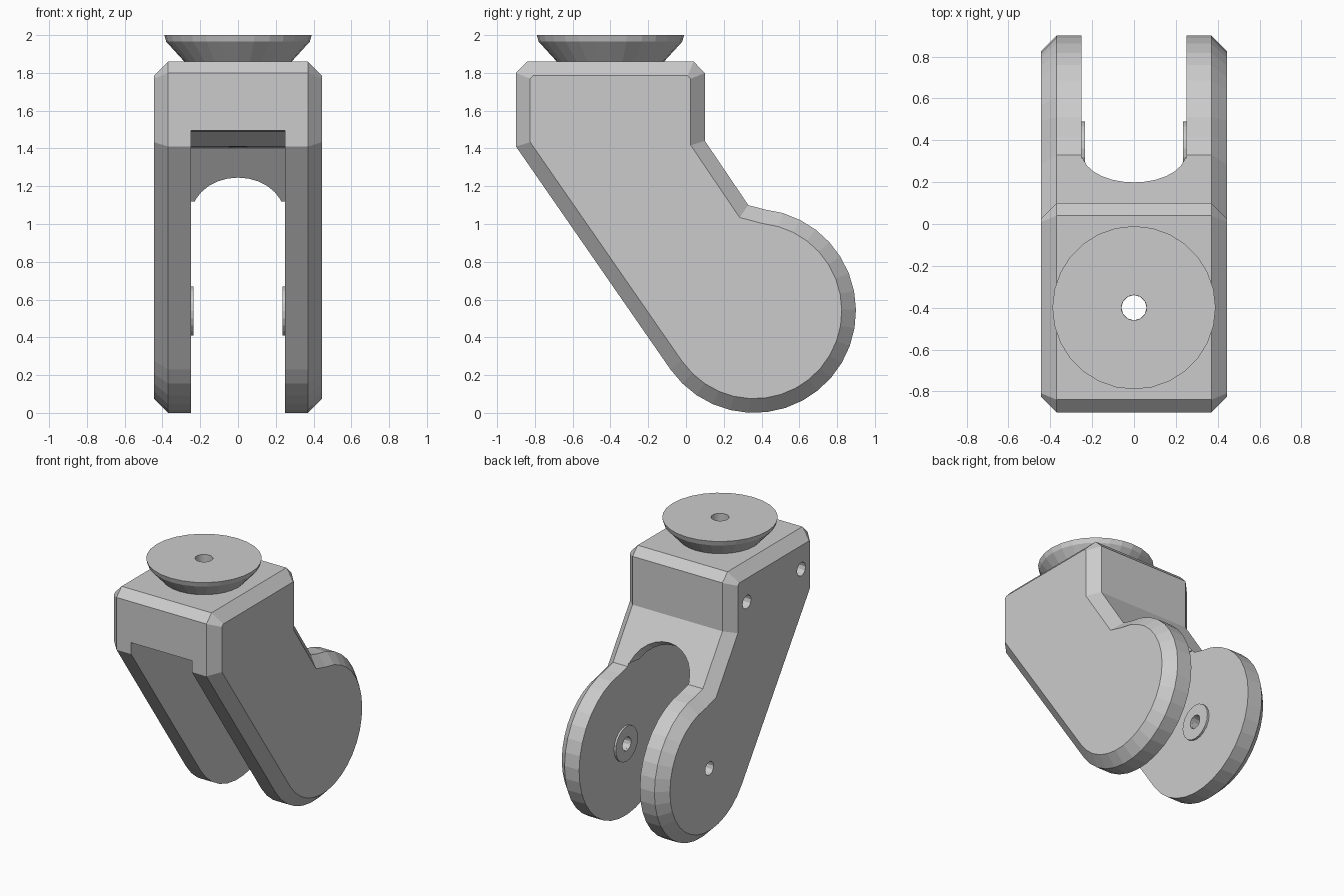
import bpy, bmesh, math
from mathutils import Vector, Matrix

if "Cube" in bpy.data.objects:
    bpy.data.objects.remove(bpy.data.objects["Cube"])

W, CH, GAP = 0.445, 0.075, 0.25          # half width, chamfer, half wheel gap
HUB = (0.36, 0.54)                       # wheel axle (y, z)
STEM_Y = -0.40


def make(name, rings, close=False):
    """Skin a list of equal-length rings; cap the ends or close the loop."""
    bm = bmesh.new()
    vs = [[bm.verts.new(p) for p in r] for r in rings]
    n = len(rings[0])
    for k in range(len(vs) if close else len(vs) - 1):
        a, b = vs[k], vs[(k + 1) % len(vs)]
        for i in range(n):
            j = (i + 1) % n
            bm.faces.new((a[i], a[j], b[j], b[i]))
    if not close:
        bm.faces.new(vs[0])
        bm.faces.new(vs[-1])
    bmesh.ops.recalc_face_normals(bm, faces=bm.faces)
    me = bpy.data.meshes.new(name)
    bm.to_mesh(me)
    bm.free()
    ob = bpy.data.objects.new(name, me)
    bpy.context.collection.objects.link(ob)
    return ob


def prism(name, pts, xs):
    return make(name, [[(x, y, z) for y, z in pts] for x in xs])


def lathe(name, prof, mat, n=28):
    """Revolve a closed (radius, height) profile around the axis of mat."""
    rings = [[mat @ Vector((r * math.cos(2 * math.pi * i / n),
                            r * math.sin(2 * math.pi * i / n), h)) for i in range(n)]
             for r, h in prof]
    return make(name, rings, close=True)


def rod(name, start, end, r, n=12):
    start, end = Vector(start), Vector(end)
    q = (end - start).to_track_quat('Z', 'Y')
    circ = [q @ Vector((r * math.cos(2 * math.pi * i / n),
                        r * math.sin(2 * math.pi * i / n), 0)) for i in range(n)]
    return make(name, [[start + c for c in circ], [end + c for c in circ]])


def inset(pts, d):
    """Mitred inward offset of a clockwise outline."""
    out = []
    for i, p in enumerate(pts):
        p = Vector(p)
        e1 = (p - Vector(pts[i - 1])).normalized()
        e2 = (Vector(pts[(i + 1) % len(pts)]) - p).normalized()
        n1, n2 = Vector((e1.y, -e1.x)), Vector((e2.y, -e2.x))
        out.append(p + (n1 + n2) * (d / (1 + n1.dot(n2))))
    return out


def cut(target, cutter):
    cutter.hide_render = True
    m = target.modifiers.new("cut", 'BOOLEAN')
    m.operation, m.solver, m.object = 'DIFFERENCE', 'EXACT', cutter
    bpy.context.view_layer.objects.active = target
    bpy.ops.object.modifier_apply(modifier=m.name)
    bpy.data.objects.remove(cutter)


# fork body: side outline with chamfered flanks
outline = [(-0.9, 1.41), (-0.9, 1.80), (-0.84, 1.86), (0.04, 1.86), (0.1, 1.80),
           (0.1, 1.44), (0.33, 1.10)]
N = 22
for i in range(N + 1):
    a = math.radians(84 + (-145 - 84) * i / N)
    outline.append((HUB[0] + 0.54 * math.cos(a), HUB[1] + 0.54 * math.sin(a)))
small = inset(outline, CH)
body = make("fork_body", [[(x, y, z) for y, z in o] for x, o in
            ((-W, small), (-W + CH, outline), (W - CH, outline), (W, small))])

# wheel slot between the legs, leaving a thin sloped rear wall
slot = [(-1, 1.50), (-0.8, 1.49), (-0.7, 1.41), (0.02, 1.40), (0.22, 1.12),
        (1, 1.12), (1, -0.1), (-1, -0.1)]
cut(body, prism("slot_cutter", slot, (-GAP, GAP)))

# rounded arch through the rear wall
c, nrm = Vector((0, 0.34, 1.09)), Vector((0, 0.817, 0.577))
cut(body, rod("arch_cutter", c - nrm * 0.3, c + nrm * 0.3, GAP - 0.002, 28))

# stem bore, axle holes and the two screw holes on the left flank
cut(body, rod("bore_cutter", (0, STEM_Y, 1.2), (0, STEM_Y, 2.1), 0.06))
cut(body, rod("axle_cutter", (-0.6, *HUB), (0.38, *HUB), 0.05))
for y in (STEM_Y - 0.32, STEM_Y + 0.32):
    cut(body, rod("screw_cutter", (-0.6, y, 1.61), (0.25, y, 1.61), 0.05))

# flared mounting disc on top
lathe("mounting_disc", [(0.06, 1.85), (0.275, 1.85), (0.38, 1.965), (0.39, 2.0), (0.06, 2.0)],
      Matrix.Translation((0, STEM_Y, 0)))

# axle washers inside both legs
for s, side in ((-1, "left"), (1, "right")):
    m = Matrix.Translation((0, *HUB)) @ Matrix.Rotation(s * math.pi / 2, 4, 'Y')
    lathe("axle_washer_" + side, [(0.05, 0.235), (0.13, 0.235), (0.13, 0.255), (0.05, 0.255)],
          m, 20)
